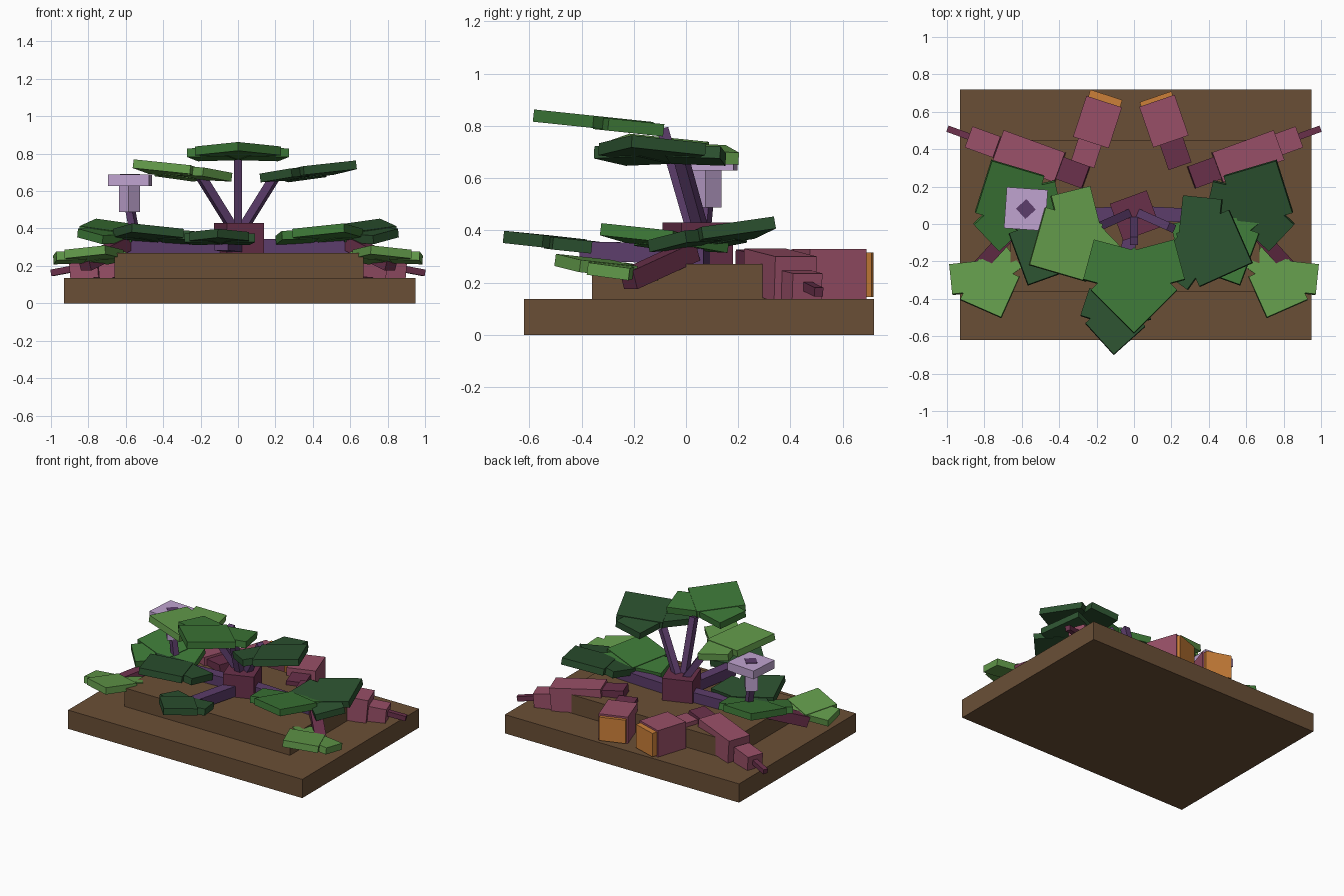
import bpy, math
from mathutils import Vector, Matrix

cube = bpy.data.objects.get("Cube")
if cube:
    bpy.data.objects.remove(cube, do_unlink=True)


def material(name, hex_code):
    """Flat material from an sRGB hex code, stored as linear values."""
    srgb = [int(hex_code[i:i + 2], 16) / 255 for i in range(0, 6, 2)]
    colour = [((c + 0.055) / 1.055) ** 2.4 for c in srgb] + [1]
    m = bpy.data.materials.new(name)
    m.use_nodes = True
    m.diffuse_color = colour
    m.node_tree.nodes["Principled BSDF"].inputs["Base Color"].default_value = colour
    return m


soil = material("soil brown", "6a4f36")
light = material("light green", "639b4b")
mid = material("mid green", "3d7837")
dark = material("dark green", "2c5230")
pink = material("root pink", "984f67")
maroon = material("deep maroon", "69304a")
purple = material("stem purple", "5c3d6b")
lilac = material("pale lilac", "c0a4d0")
orange = material("cut root orange", "cc8039")


def box(name, loc, size, mat, yaw=0, pitch=0):
    """Box whose local x axis points along yaw and rises by pitch."""
    bpy.ops.mesh.primitive_cube_add(size=1, location=loc)
    ob = bpy.context.object
    ob.name = name
    ob.scale = size
    ob.rotation_euler = (0, -math.radians(pitch), math.radians(yaw))
    ob.data.materials.append(mat)
    return ob


def beam(name, start, end, width, mat):
    """Square bar running between two points."""
    a, b = Vector(start), Vector(end)
    d = b - a
    yaw = math.degrees(math.atan2(d.y, d.x))
    pitch = math.degrees(math.atan2(d.z, d.xy.length))
    return box(name, (a + b) / 2, (d.length, width, width), mat, yaw, pitch)


def leaf(name, centre, heading, scale, mat, pitch=8):
    """Diamond blade with two turned side lobes, rising along its heading."""
    frame = (Matrix.Translation(centre) @ Matrix.Rotation(math.radians(heading), 4, 'Z')
             @ Matrix.Rotation(-math.radians(pitch), 4, 'Y'))
    lobes = [("blade", 0, 0, 0.31, 45),
             ("left_lobe", -0.13, 0.13, 0.21, 15),
             ("right_lobe", -0.13, -0.13, 0.21, 75)]
    for part, f, s, side, turn in lobes:
        ob = box(f"{name}_{part}", (0, 0, 0), (1, 1, 1), mat)
        drop = 0 if part == "blade" else -0.004
        ob.matrix_world = (frame @ Matrix.Translation((f * scale, s * scale, drop))
                           @ Matrix.Rotation(math.radians(turn), 4, 'Z')
                           @ Matrix.Diagonal((side * scale, side * scale, 0.047, 1)))


# Soil bed and raised mound
box("soil_bed", (0.01, 0.05, 0.068), (1.88, 1.34, 0.136), soil)
box("soil_mound", (0.005, 0.045, 0.2), (1.33, 0.81, 0.14), soil)

# Crown and its stems
box("crown", (0.005, 0.045, 0.345), (0.21, 0.21, 0.17), maroon, yaw=20)
beam("centre_stem", (0, 0.04, 0.34), (0, -0.09, 0.79), 0.045, purple)
beam("front_stem", (0, 0.02, 0.31), (-0.09, -0.4, 0.32), 0.075, purple)
for side, s in (("left", 1), ("right", -1)):
    beam(f"{side}_upper_stem", (s * 0.02, 0.06, 0.39), (s * 0.2, -0.02, 0.68), 0.045, purple)
    beam(f"{side}_ground_stem", (0, 0.06, 0.305), (s * 0.6, 0.03, 0.305), 0.075, purple)
    beam(f"{side}_outer_stem", (s * 0.6, 0.02, 0.32), (s * 0.82, -0.22, 0.21), 0.075, maroon)

# Upper leaves
leaf("top_leaf", (0, -0.355, 0.815), -90, 1.05, mid, 6)
leaf("right_upper_leaf", (-0.365, -0.11, 0.715), 209, 1.03, light)
leaf("left_upper_leaf", (0.43, -0.13, 0.71), -21, 1, dark)

# Leaves lying on the mound and the bed
leaf("front_leaf", (-0.1, -0.54, 0.358), -93, 0.73, dark, 6)
for side, s, inner, outer in (("left", 1, mid, dark), ("right", -1, dark, mid)):
    turn = lambda a: a if s > 0 else 180 - a
    leaf(f"{side}_inner_leaf", (s * 0.48, -0.14, 0.375), turn(-65), 0.95, inner)
    leaf(f"{side}_back_leaf", (s * 0.665, 0.16, 0.39), turn(62), 0.95, outer, 11)
    leaf(f"{side}_low_leaf", (s * 0.77, -0.345, 0.263), turn(249), 0.77, light)

# Long tapering side roots
for side, s, shift in (("left", 1, 0), ("right", -1, 0.05)):
    yaw = 20 if s > 0 else 160
    box(f"{side}_root_neck", (s * (0.38 - shift), 0.275, 0.265), (0.16, 0.125, 0.11), maroon, yaw, -5)
    box(f"{side}_root_body", (s * (0.605 - shift), 0.36, 0.23), (0.35, 0.17, 0.17), pink, yaw, -5)
    box(f"{side}_root_end", (s * 0.805, 0.437, 0.187), (0.16, 0.12, 0.11), pink, yaw, -5)
    box(f"{side}_root_tip", (s * 0.93, 0.485, 0.175), (0.14, 0.035, 0.035), maroon, yaw, -10)

# Short roots with cut ends
for side, yaw, neck, body, cap, neck_mat in (
        ("left", 109, (0.22, 0.385), (0.16, 0.55), (0.123, 0.657), maroon),
        ("right", 72, (-0.25, 0.395), (-0.195, 0.545), (-0.155, 0.667), pink)):
    box(f"{side}_short_root_neck", (*neck, 0.235), (0.16, 0.13, 0.13), neck_mat, yaw)
    box(f"{side}_short_root", (*body, 0.232), (0.23, 0.2, 0.192), pink, yaw)
    box(f"{side}_short_root_cut", (*cap, 0.23), (0.05, 0.18, 0.17), orange, yaw)

# Flower
beam("flower_stem", (-0.54, 0.06, 0.31), (-0.58, 0.08, 0.52), 0.04, purple)
box("flower_tube", (-0.58, 0.08, 0.56), (0.08, 0.08, 0.145), lilac, yaw=40)
box("flower_head", (-0.578, 0.08, 0.658), (0.22, 0.22, 0.06), lilac, yaw=-4)
box("flower_eye", (-0.578, 0.08, 0.688), (0.075, 0.075, 0.008), purple, yaw=42)
